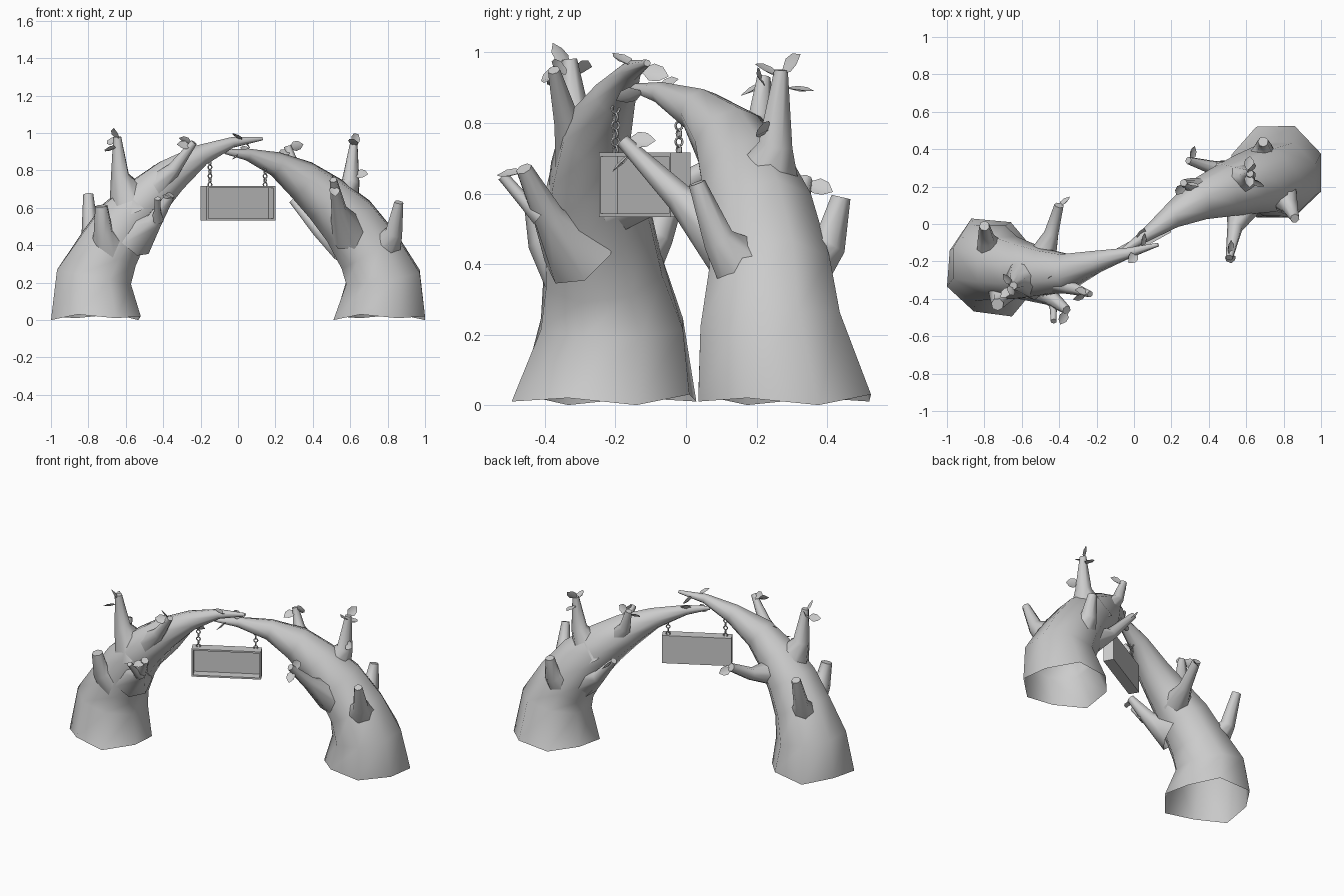
import bpy, bmesh, math, random
from mathutils import Vector, Matrix

if "Cube" in bpy.data.objects:
    bpy.data.objects.remove(bpy.data.objects["Cube"])
random.seed(4)

def finish(name, bm, angle=50):
    me = bpy.data.meshes.new(name)
    bmesh.ops.recalc_face_normals(bm, faces=bm.faces)
    bm.to_mesh(me)
    bm.free()
    ob = bpy.data.objects.new(name, me)
    bpy.context.collection.objects.link(ob)
    bpy.ops.object.select_all(action='DESELECT')
    ob.select_set(True)
    bpy.context.view_layer.objects.active = ob
    bpy.ops.object.shade_smooth_by_angle(angle=math.radians(angle))
    return ob

# Tapered tube through (x, y, z, radius) stations
def tube(name, stations, sides, roots=None):
    bm = bmesh.new()
    pts = [Vector(s[:3]) for s in stations]
    u, rings = None, []
    for i, (p, s) in enumerate(zip(pts, stations)):
        t = (pts[min(i + 1, len(pts) - 1)] - pts[max(i - 1, 0)]).normalized()
        if roots and i == 0:
            t = Vector((0, 0, 1))
        if u is None:
            u = Vector((1, 0, 0)) if abs(t.x) < 0.9 else Vector((0, 1, 0))
        u = (u - t * u.dot(t)).normalized()
        v = t.cross(u)
        ring = []
        for k in range(sides):
            a = 2 * math.pi * (k + 0.5) / sides
            r, lift = s[3], 0
            if roots and i == 0:
                r *= roots[k]
                lift = (0, 0.03, 0.01, 0.02)[k % 4] - 0.02
            ring.append(bm.verts.new(p + (u * math.cos(a) + v * math.sin(a)) * r + Vector((0, 0, lift))))
        rings.append(ring)
    for a, b in zip(rings, rings[1:]):
        for k in range(sides):
            n = (k + 1) % sides
            bm.faces.new((a[k], a[n], b[n], b[k]))
    bm.faces.new(rings[-1])
    return finish(name, bm, 62)

# Two arching trunks, open underneath
tube("left_trunk", [(-.76, -.235, .02, .265), (-.77, -.21, .23, .218), (-.69, -.235, .38, .18),
     (-.6, -.25, .53, .16), (-.48, -.26, .66, .13), (-.36, -.255, .77, .103), (-.2, -.2, .88, .062),
     (-.03, -.155, .95, .03), (.13, -.11, .97, .01)], 8, (.93, 1, 1.08, .92, .98, .95, 1.06, .98))
tube("right_trunk", [(.755, .275, .02, .265), (.775, .24, .23, .215), (.7, .24, .37, .185),
     (.59, .21, .53, .165), (.465, .17, .65, .138), (.34, .125, .75, .11), (.2, .04, .835, .066),
     (.05, -.07, .885, .032), (-.07, -.15, .9, .012)], 8, (1, 1.02, 1, .95, 1, .98, .98, 1))

# Branch stubs: root, bend, tip, root radius, tip radius
branches = {
    "left_top": ((-.56, -.27, .6), (-.63, -.31, .77), (-.645, -.33, .98), .14, .022),
    "left_back_stub": ((-.74, -.19, .36), (-.79, -.08, .48), (-.8, -.01, .67), .11, .028),
    "left_front_stub": ((-.68, -.3, .38), (-.72, -.4, .47), (-.73, -.43, .61), .12, .034),
    "left_front_fork": ((-.56, -.3, .44), (-.45, -.39, .53), (-.36, -.46, .67), .12, .024),
    "left_fork_twig": ((-.43, -.41, .54), (-.43, -.46, .58), (-.43, -.52, .65), .035, .016),
    "left_inner": ((-.5, -.21, .57), (-.44, -.05, .6), (-.4, .1, .69), .09, .026),
    "left_upper": ((-.5, -.28, .64), (-.34, -.34, .81), (-.235, -.375, .95), .1, .018),
    "right_top": ((.52, .21, .58), (.605, .255, .74), (.62, .27, .95), .14, .02),
    "right_front_stub": ((.76, .2, .36), (.835, .09, .47), (.86, .03, .63), .12, .025),
    "right_back_stub": ((.68, .3, .38), (.69, .41, .46), (.69, .44, .59), .12, .028),
    "right_inner": ((.57, .25, .4), (.43, .3, .48), (.29, .34, .64), .1, .02),
    "right_front": ((.6, .14, .46), (.54, -.02, .59), (.51, -.18, .75), .11, .02),
    "right_upper": ((.4, .16, .69), (.3, .21, .81), (.265, .22, .93), .09, .02),
}
for name, (a, b, c, r0, r1) in branches.items():
    tube(name + "_branch", [(*a, r0), (*b, r0 * .27 + r1 * .6), (*c, r1)], 7)

# Leaves: stem point and tip point, folded along the midrib
def leaf(p, d, length=.085, width=.028):
    bm = bmesh.new()
    p, d = Vector(p), Vector(d).normalized()
    side = d.cross(Vector((random.uniform(-1, 1), random.uniform(-1, 1), .5))).normalized()
    up = side.cross(d)
    mk = lambda l, w, h: bm.verts.new(p + d * length * l + side * width * w + up * h)
    mid = [mk(0, 0, 0), mk(.5, 0, -.006), mk(1, 0, 0)]
    for s in (1, -1):
        e = [mk(.4, s, .004), mk(.72, s * .85, .004)]
        bm.faces.new((mid[0], e[0], e[1], mid[1]))
        bm.faces.new((mid[1], e[1], mid[2]))
    finish("leaf", bm)

for p, d in [((-.645, -.33, .96), (-.2, -.5, .7)), ((-.645, -.33, .95), (-.6, .7, .1)),
             ((-.65, -.34, .92), (-.6, -.5, -.1)), ((-.24, -.37, .94), (-.9, .2, .4)),
             ((-.25, -.37, .93), (-.9, -.4, .1)), ((-.36, -.46, .66), (-.4, -.9, -.1)),
             ((-.39, -.28, .82), (-.9, -.3, -.2)), ((-.4, .09, .68), (.4, .4, -.2)),
             ((.02, -.15, .96), (-.5, -.6, .4)), ((.04, -.13, .95), (.2, .9, -.2)),
             ((0, -.12, .89), (-.2, -.9, -.3)), ((.02, -.09, .89), (.4, .8, .4)),
             ((.61, .27, .94), (.3, .5, .5)), ((.61, .27, .93), (.1, -.8, .4)),
             ((.61, .28, .9), (.1, .9, -.1)), ((.62, .24, .78), (.8, -.4, 0)),
             ((.27, .22, .92), (.8, -.2, .2)), ((.27, .22, .91), (-.4, -.6, -.3)),
             ((.3, .34, .63), (.3, .9, -.3)), ((.51, -.17, .75), (.1, .9, 0)),
             ((.51, -.15, .72), (.1, -.6, -.6))]:
    leaf(p, d)

# Hanging sign board with recessed front
centre, turn = Vector((0, -.117, .6245)), Matrix.Rotation(math.radians(29), 4, 'Z')
bm = bmesh.new()
bmesh.ops.create_cube(bm, size=1, matrix=Matrix.Diagonal((.42, .065, .183, 1)))
bm.normal_update()
front = [f for f in bm.faces if f.normal.y < -.9]
bmesh.ops.inset_region(bm, faces=front, thickness=.015)
rim = bmesh.ops.extrude_face_region(bm, geom=front)
bmesh.ops.translate(bm, verts=[v for v in rim["geom"] if isinstance(v, bmesh.types.BMVert)], vec=(0, .055, 0))
bmesh.ops.delete(bm, geom=[f for f in front if f.is_valid], context='FACES_ONLY')
bm.transform(Matrix.Translation(centre) @ turn)
finish("sign_board", bm, 30)

# Chain links: stretched rings, alternating quarter turns
def chain(name, x, y, z0, z1, n):
    bm = bmesh.new()
    step = (z1 - z0) / n
    for i in range(n):
        rot = Matrix.Rotation(math.radians(28 + 90 * (i % 2)), 4, 'Z')
        loops = []
        for k in range(10):
            a = 2 * math.pi * k / 10
            ring = []
            for j in range(5):
                b = 2 * math.pi * j / 5
                q = 1 + .32 * math.cos(b)
                co = Vector((math.cos(a) * q * .0115, math.sin(b) * .004, math.sin(a) * q * step * .5))
                ring.append(bm.verts.new(rot @ co + Vector((x, y, z0 + step * (i + .5)))))
            loops.append(ring)
        for k in range(10):
            a, b = loops[k], loops[(k + 1) % 10]
            for j in range(5):
                bm.faces.new((a[j], b[j], b[(j + 1) % 5], a[(j + 1) % 5]))
    finish(name, bm)

chain("left_chain", -.15, -.2, .712, .875, 7)
chain("right_chain", .145, -.02, .712, .85, 6)
